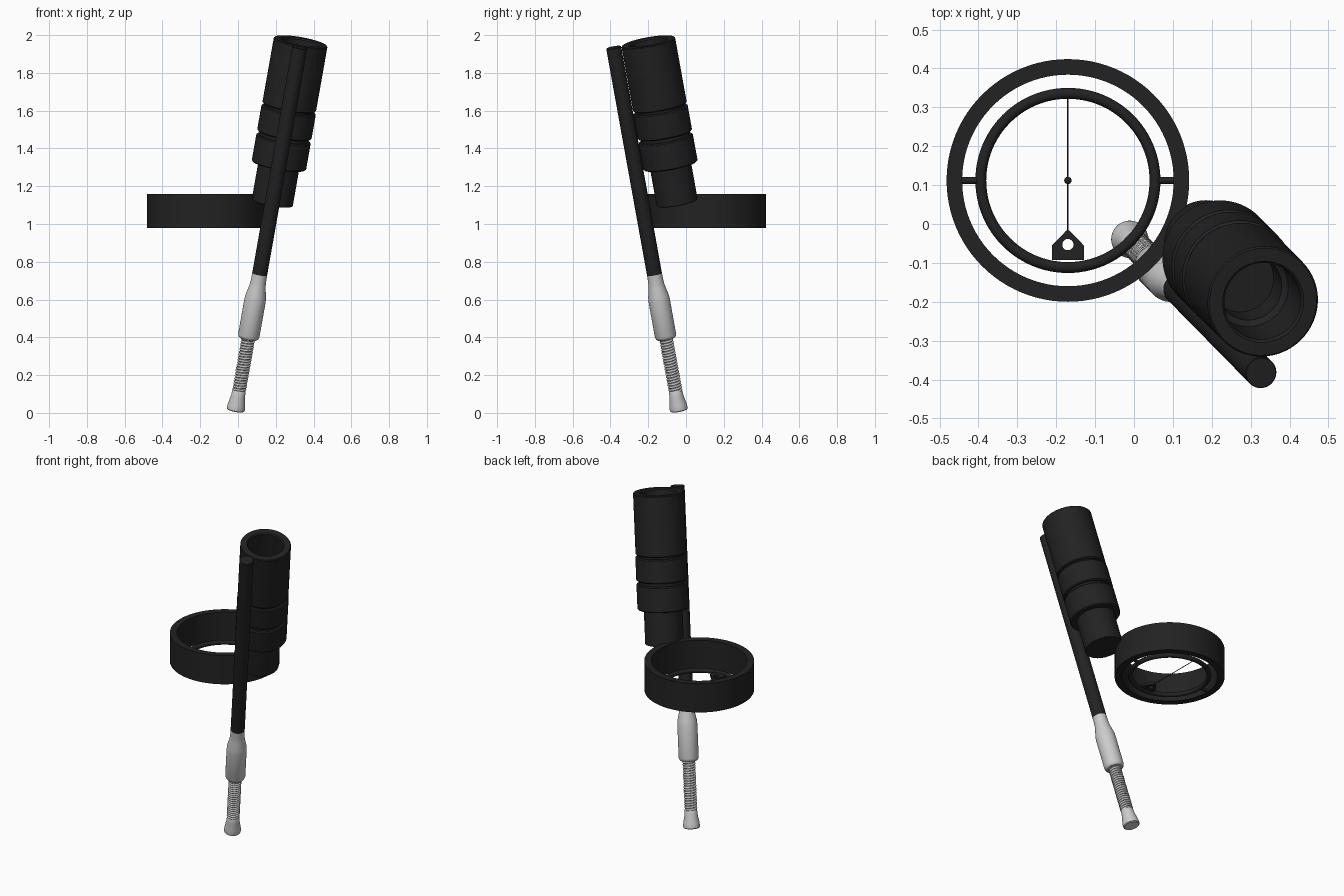
import bpy, bmesh, math
from mathutils import Matrix, Vector

if "Cube" in bpy.data.objects:
    bpy.data.objects.remove(bpy.data.objects["Cube"])

BLACK = bpy.data.materials.new("black")
BLACK.diffuse_color = (0.016, 0.016, 0.016, 1)
BLACK.use_nodes = True
BLACK.node_tree.nodes["Principled BSDF"].inputs["Base Color"].default_value = BLACK.diffuse_color

AXIS = Vector((0.34, -0.346, 1.923)).normalized()      # lean of rod and scope
TILT = AXIS.to_track_quat('Z', 'Y').to_matrix().to_4x4()
ROD = Matrix.Translation((-0.013, -0.037, 0.012)) @ TILT
SCOPE = Matrix.Translation((0.332, -0.2, 1.965)) @ TILT  # origin at scope mouth
SIGHT = Matrix.Translation((-0.17, 0.112, 0.994))


def finish(bm, name, matrix, mat=None, angle=35):
    bmesh.ops.remove_doubles(bm, verts=bm.verts, dist=1e-5)
    bmesh.ops.recalc_face_normals(bm, faces=bm.faces)
    me = bpy.data.meshes.new(name)
    bm.to_mesh(me)
    bm.free()
    ob = bpy.data.objects.new(name, me)
    bpy.context.collection.objects.link(ob)
    ob.matrix_world = matrix
    if mat:
        me.materials.append(mat)
    bpy.ops.object.select_all(action='DESELECT')
    ob.select_set(True)
    bpy.context.view_layer.objects.active = ob
    bpy.ops.object.shade_smooth_by_angle(angle=math.radians(angle))
    return ob


def lathe(name, profile, matrix, mat=None, closed=False, steps=64):
    """Spin a (radius, height) profile around local z."""
    bm = bmesh.new()
    vs = [bm.verts.new((r, 0, z)) for r, z in profile]
    pairs = list(zip(vs, vs[1:])) + ([(vs[-1], vs[0])] if closed else [])
    es = [bm.edges.new(p) for p in pairs]
    bmesh.ops.spin(bm, geom=vs + es, cent=(0, 0, 0), axis=(0, 0, 1),
                   angle=math.tau, steps=steps, use_duplicate=False)
    return finish(bm, name, matrix, mat)


def collar_profile(r, top, bottom, c=0.006):
    """Solid cylinder with chamfered edges."""
    return [(0, top), (r - c, top), (r, top - c), (r, bottom + c), (r - c, bottom), (0, bottom)]


# Leaning rod: flared foot, spring core, grip collar, black shaft
lathe("foot", [(0, 0), (0.042, 0), (0.047, 0.004), (0.048, 0.012), (0.046, 0.032),
               (0.037, 0.08), (0.035, 0.11), (0.033, 0.113), (0, 0.113)], ROD)
lathe("spring_core", [(0, 0.1), (0.028, 0.1), (0.028, 0.4), (0, 0.4)], ROD, steps=32)
lathe("grip_collar", [(0, 0.392), (0.046, 0.392), (0.053, 0.398), (0.057, 0.41), (0.057, 0.6),
                      (0.055, 0.625), (0.044, 0.675), (0.041, 0.7), (0.04, 0.745), (0, 0.745)], ROD)
lathe("shaft", collar_profile(0.04, 1.983, 0.74, 0.002), ROD, BLACK)

# Coil spring around the core
curve = bpy.data.curves.new("spring", 'CURVE')
curve.dimensions = '3D'
curve.bevel_depth = 0.0062
curve.bevel_resolution = 2
turns, per = 20, 28
sp = curve.splines.new('POLY')
sp.points.add(turns * per)
for i, p in enumerate(sp.points):
    a = math.tau * i / per
    p.co = (0.031 * math.cos(a), 0.031 * math.sin(a), 0.108 + 0.288 * i / (turns * per), 1)
spring = bpy.data.objects.new("spring", curve)
bpy.context.collection.objects.link(spring)
spring.matrix_world = ROD
bpy.ops.object.select_all(action='DESELECT')
spring.select_set(True)
bpy.context.view_layer.objects.active = spring
bpy.ops.object.convert(target='MESH')

# Scope: hollow tube, two rings with grooves, eyepiece
lathe("scope_tube", [(0, -0.33), (0.085, -0.33), (0.085, -0.21), (0.1, -0.2), (0.1, -0.008),
                     (0.106, 0), (0.14, 0), (0.144, -0.005), (0.144, -0.35),
                     (0.139, -0.356), (0, -0.356)], SCOPE, BLACK)
lathe("scope_core", collar_profile(0.13, -0.34, -0.66), SCOPE, BLACK)
for n, (top, bottom) in enumerate([(-0.368, -0.508), (-0.526, -0.676)]):
    lathe(f"scope_ring_{n + 1}", collar_profile(0.146, top, bottom), SCOPE, BLACK)
lathe("eyepiece", collar_profile(0.11, -0.6, -0.879, 0.003), SCOPE, BLACK)

# Sight: tall outer hoop and slim rounded inner hoop
lathe("outer_hoop", [(0.272, -0.014), (0.312, -0.014), (0.312, 0.166), (0.272, 0.166)],
      SIGHT, BLACK, closed=True, steps=96)
lathe("inner_hoop", [(0.224 + 0.014 * math.cos(k * math.tau / 12), 0.014 * math.sin(k * math.tau / 12))
                     for k in range(12)], SIGHT, BLACK, closed=True, steps=96)


def rod_between(name, a, b, r):
    a, b = Vector(a), Vector(b)
    m = SIGHT @ Matrix.Translation(a) @ (b - a).to_track_quat('Z', 'Y').to_matrix().to_4x4()
    n = (b - a).length
    lathe(name, [(0, 0), (r, 0), (r, n), (0, n)], m, BLACK, steps=16)


# Side spokes, vertical wire and centre bead
for side, x in (("left", -1), ("right", 1)):
    rod_between(f"spoke_{side}", (x * 0.23, 0, 0), (x * 0.28, 0, 0), 0.0095)
rod_between("wire", (0, 0.215, 0), (0, -0.14, 0), 0.002)
bm = bmesh.new()
bmesh.ops.create_uvsphere(bm, u_segments=24, v_segments=12, radius=0.0095)
finish(bm, "centre_bead", SIGHT, BLACK)

# House-shaped tab with a round hole
outline = [(0.041, -0.205), (0.041, -0.167), (0.004, -0.129), (-0.004, -0.129),
           (-0.041, -0.167), (-0.041, -0.205)]
tab = bpy.data.curves.new("tab", 'CURVE')
tab.dimensions = '2D'
tab.fill_mode = 'BOTH'
tab.extrude = 0.007
hole = [(0.0145 * math.cos(k * math.tau / 32), -0.165 + 0.0145 * math.sin(k * math.tau / 32))
        for k in range(32)]
for loop in (outline, hole):
    s = tab.splines.new('POLY')
    s.points.add(len(loop) - 1)
    for p, (x, y) in zip(s.points, loop):
        p.co = (x, y, 0, 1)
    s.use_cyclic_u = True
tab.materials.append(BLACK)
tab_ob = bpy.data.objects.new("tab", tab)
bpy.context.collection.objects.link(tab_ob)
tab_ob.matrix_world = SIGHT
bpy.ops.object.select_all(action='DESELECT')
tab_ob.select_set(True)
bpy.context.view_layer.objects.active = tab_ob
bpy.ops.object.convert(target='MESH')
